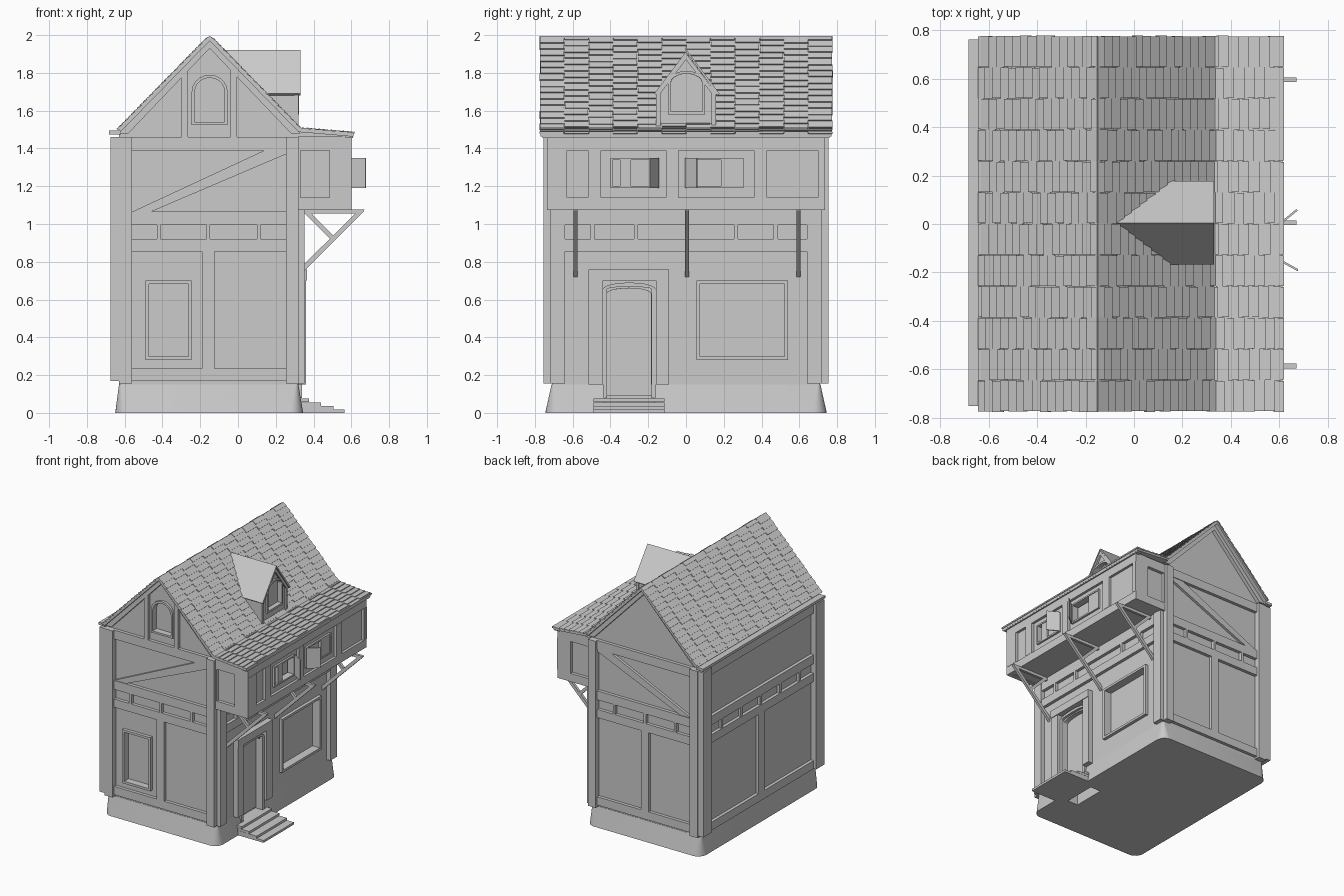
import bpy, bmesh, math, random
from mathutils import Vector

random.seed(4)


def finish(name, bm):
    bmesh.ops.recalc_face_normals(bm, faces=bm.faces)
    me = bpy.data.meshes.new(name)
    bm.to_mesh(me)
    bm.free()
    ob = bpy.data.objects.new(name, me)
    bpy.context.collection.objects.link(ob)
    return ob


def add_prism(bm, pts, axis, a, b):
    put = {'x': lambda u, v, w: (w, u, v), 'y': lambda u, v, w: (u, w, v), 'z': lambda u, v, w: (u, v, w)}[axis]
    lo = [bm.verts.new(put(u, v, a)) for u, v in pts]
    hi = [bm.verts.new(put(u, v, b)) for u, v in pts]
    bm.faces.new(lo)
    bm.faces.new(hi[::-1])
    for i in range(len(pts)):
        j = (i + 1) % len(pts)
        bm.faces.new((lo[i], lo[j], hi[j], hi[i]))


def prism(name, pts, axis, a, b):
    bm = bmesh.new()
    add_prism(bm, pts, axis, a, b)
    return finish(name, bm)


def boxes(name, *items):
    """One object from boxes (x0, x1, y0, y1, z0, z1)."""
    bm = bmesh.new()
    for x0, x1, y0, y1, z0, z1 in items:
        add_prism(bm, [(x0, y0), (x1, y0), (x1, y1), (x0, y1)], 'z', z0, z1)
    return finish(name, bm)


def arch(u0, u1, z0, z1, rise, n=10):
    c, h = (u0 + u1) / 2, (u1 - u0) / 2
    top = [(c + h * math.cos(math.pi * i / n), z1 - rise + rise * math.sin(math.pi * i / n)) for i in range(n + 1)]
    return [(u1, z0)] + top + [(u0, z0)]


def arch_frame(name, axis, a, b, u0, u1, z0, z1, rise, w):
    inner = arch(u0 + w, u1 - w, z0, z1 - w, max(rise - w, 0.01))
    prism(name, arch(u0, u1, z0, z1, rise) + inner[::-1], axis, a, b)


def rect_frame(name, axis, a, b, u0, u1, z0, z1, w):
    bars = [(u0, u1, z0, z0 + w), (u0, u1, z1 - w, z1), (u0, u0 + w, z0 + w, z1 - w), (u1 - w, u1, z0 + w, z1 - w)]
    if axis == 'x':
        boxes(name, *[(a, b, p, q, r, s) for p, q, r, s in bars])
    else:
        boxes(name, *[(p, q, a, b, r, s) for p, q, r, s in bars])


def cut(ob, cutter):
    m = ob.modifiers.new("cut", 'BOOLEAN')
    m.operation, m.object, m.solver = 'DIFFERENCE', cutter, 'EXACT'
    bpy.context.view_layer.objects.active = ob
    bpy.ops.object.modifier_apply(modifier=m.name)
    bpy.data.objects.remove(cutter)


def box_cut(ob, *b):
    cut(ob, boxes("cutter", b))


# flared stone foundation with rounded corners and a doorway notch
bm = bmesh.new()
rings = []
for z, x0, x1, hy, r in ((0, -0.65, 0.345, 0.745, 0.07), (0.15, -0.63, 0.32, 0.712, 0.015)):
    ring = []
    for cx, cy, start in ((x1 - r, hy - r, 0), (x0 + r, hy - r, 90), (x0 + r, r - hy, 180), (x1 - r, r - hy, 270)):
        for k in range(7):
            t = math.radians(start + 15 * k)
            ring.append(bm.verts.new((cx + r * math.cos(t), cy + r * math.sin(t), z)))
    rings.append(ring)
for i in range(28):
    j = (i + 1) % 28
    bm.faces.new((rings[0][i], rings[0][j], rings[1][j], rings[1][i]))
bm.faces.new(rings[0])
bm.faces.new(rings[1])
base = finish("foundation", bm)
box_cut(base, 0.18, 0.5, -0.43, -0.17, -0.1, 0.3)
bpy.context.view_layer.objects.active = base
base.select_set(True)
bpy.ops.object.shade_smooth_by_angle(angle=math.radians(35))
base.select_set(False)

# plaster walls with gables, recessed openings
walls = prism("walls", [(-0.63, 0.15), (0.32, 0.15), (0.32, 1.49), (-0.15, 1.975), (-0.63, 1.49)], 'y', -0.71, 0.71)
box_cut(walls, -0.475, -0.26, -0.8, -0.68, 0.295, 0.685)
box_cut(walls, 0.28, 0.4, 0.07, 0.525, 0.295, 0.685)
cut(walls, prism("cutter", arch(-0.42, -0.185, 0.1, 0.66, 0.03), 'x', 0.27, 0.4))
cut(walls, prism("cutter", arch(-0.23, -0.07, 1.54, 1.775, 0.08), 'y', -0.8, -0.68))

# timber framing of front and rear walls
for s, side in ((-1, "front"), (1, "rear")):
    y0, y1, y2 = s * 0.70, s * 0.735, s * 0.755
    boxes(side + "_corner_posts", (-0.63, -0.56, y0, y2, 0.155, 1.46), (0.255, 0.32, y0, y2, 0.155, 1.46))
    boxes(side + "_beams", *[(-0.56, 0.255, y0, y1, a, b) for a, b in
                            ((0.17, 0.235), (0.855, 0.92), (0.995, 1.065), (1.39, 1.46))])
    boxes(side + "_studs", *[(x - 0.01, x + 0.01, y0, y1, 0.92, 0.995) for x in (-0.42, -0.157, 0.11)])
    boxes(side + "_middle_post", (-0.19, -0.125, y0, y1, 0.235, 0.855))
    prism(side + "_brace", [(-0.56, 1.065), (-0.46, 1.065), (0.255, 1.37), (0.255, 1.39), (0.14, 1.39)], 'y', y0, y1 - s * 0.005)
    prism(side + "_gable_rafters", [(-0.63, 1.48), (-0.58, 1.48), (-0.15, 1.93), (0.28, 1.48), (0.33, 1.48), (-0.15, 1.98)],
          'y', y0, s * 0.74)
boxes("gable_posts", (-0.30, -0.265, -0.735, -0.70, 1.46, 1.83), (-0.04, -0.005, -0.735, -0.70, 1.46, 1.84))
arch_frame("gable_window_frame", 'y', -0.73, -0.69, -0.245, -0.055, 1.525, 1.79, 0.09, 0.016)
boxes("gable_window_sill", (-0.245, -0.055, -0.73, -0.69, 1.525, 1.54))
rect_frame("front_window_frame", 'y', -0.735, -0.68, -0.49, -0.245, 0.28, 0.70, 0.018)

# timber framing of the left wall
boxes("left_corner_posts", (-0.675, -0.62, -0.75, -0.645, 0.17, 1.46), (-0.675, -0.62, 0.645, 0.75, 0.17, 1.46))
boxes("left_beams", *[(-0.655, -0.62, -0.645, 0.645, a, b) for a, b in
                      ((0.17, 0.235), (0.855, 0.92), (0.995, 1.065), (1.39, 1.46))])
boxes("left_studs", *[(-0.65, -0.62, y - 0.012, y + 0.012, 0.92, 0.995) for y in (-0.48, -0.24, 0, 0.24, 0.48)])
boxes("left_middle_post", (-0.655, -0.62, -0.035, 0.035, 0.235, 0.855))

# timber framing of the entrance wall
boxes("right_corner_posts", (0.31, 0.352, -0.72, -0.64, 0.155, 1.08), (0.31, 0.352, 0.64, 0.72, 0.155, 1.08))
boxes("right_beams", (0.31, 0.345, -0.64, 0.64, 0.855, 0.92), (0.31, 0.345, -0.64, 0.64, 0.995, 1.08))
boxes("right_studs", *[(0.31, 0.345, y - 0.011, y + 0.011, 0.92, 0.995) for y in (-0.495, -0.265, 0.265, 0.475)])
rect_frame("right_window_frame", 'x', 0.28, 0.345, 0.055, 0.54, 0.28, 0.70, 0.018)

# door, its surround and the steps
boxes("door_surround", (0.30, 0.36, -0.515, -0.44, 0.15, 0.70), (0.30, 0.36, -0.16, -0.09, 0.15, 0.70),
      (0.30, 0.365, -0.515, -0.09, 0.70, 0.76))
arch_frame("door_frame", 'x', 0.28, 0.34, -0.44, -0.16, 0.08, 0.69, 0.035, 0.022)
prism("door", arch(-0.42, -0.18, 0.09, 0.66, 0.03), 'x', 0.265, 0.285)
boxes("steps", *[(0.27, x, -0.49, -0.115, z - 0.018, z) for x, z in
                 ((0.375, 0.075), (0.44, 0.055), (0.505, 0.036), (0.565, 0.018))])

# jettied upper bay
bay = prism("bay_walls", [(0.31, 1.08), (0.58, 1.08), (0.58, 1.47), (0.31, 1.49)], 'y', -0.71, 0.71)
box_cut(bay, 0.53, 0.7, -0.40, -0.145, 1.19, 1.35)
box_cut(bay, 0.53, 0.7, -0.005, 0.305, 1.19, 1.35)
boxes("bay_front_rails", (0.57, 0.60, -0.735, 0.735, 1.075, 1.14), (0.57, 0.60, -0.735, 0.735, 1.39, 1.465))
boxes("bay_front_posts", *[(0.57, 0.602, a, b, 1.14, 1.39) for a, b in
                           ((-0.735, -0.63), (-0.52, -0.45), (-0.105, -0.04), (0.36, 0.43), (0.71, 0.735))])
for a, b in ((-0.40, -0.145), (-0.005, 0.305)):
    rect_frame("bay_window_frame", 'x', 0.54, 0.595, a, b, 1.19, 1.35, 0.012)
    boxes("bay_casement", (0.57, 0.59, a + (0.05 if a < -0.1 else 0.19), a + (0.11 if a < -0.1 else 0.30), 1.195, 1.345))
for s in (-1, 1):
    y0, y1 = s * 0.70, s * 0.735
    boxes("bay_end_frame", (0.32, 0.57, y0, y1, 1.075, 1.14), (0.32, 0.57, y0, y1, 1.39, 1.465),
          (0.485, 0.60, y0, y1, 1.14, 1.39), (0.31, 0.33, y0, y1, 1.14, 1.39))
# open shutters
prism("left_shutter", [(0.595, -0.15), (0.675, -0.195), (0.678, -0.187), (0.598, -0.142)], 'z', 1.19, 1.35)
prism("right_shutter", [(0.595, 0.0), (0.67, 0.062), (0.675, 0.055), (0.60, -0.006)], 'z', 1.19, 1.35)

# brackets under the bay
for y in (-0.585, 0.005, 0.595):
    bm = bmesh.new()
    for pts in ([(0.32, 1.055), (0.655, 1.055), (0.67, 1.077), (0.32, 1.077)],
                [(0.32, 0.72), (0.67, 1.07), (0.625, 1.06), (0.32, 0.757)],
                [(0.35, 1.06), (0.50, 0.91), (0.517, 0.925), (0.385, 1.06)]):
        add_prism(bm, pts, 'y', y - 0.01, y + 0.01)
    finish("bay_bracket", bm)


# roof slopes: thin deck plus overlapping tiles, alternate columns staggered
def tiled_slope(name, top, bottom, rows):
    top, bottom = Vector(top), Vector(bottom)
    d = bottom - top
    length = d.length
    d.normalize()
    n = Vector((-d.y, d.x)) if d.x > 0 else Vector((d.y, -d.x))
    pt = lambda s, h: tuple(top + d * s + n * h)
    prism(name + "_deck", [pt(0, 0), pt(length - 0.005, 0), pt(length - 0.005, -0.016), pt(0, -0.016)], 'y', -0.77, 0.77)
    bm = bmesh.new()
    pitch, w = length / rows, 1.55 / 12
    for c in range(12):
        y = -0.775 + c * w
        for r in range(rows + 1):
            s0 = (r - 0.5 * (c % 2)) * pitch
            s1 = min(s0 + pitch * 1.15 + random.uniform(-0.003, 0.003), length)
            s0 = max(s0, 0)
            if s1 - s0 < 0.012:
                continue
            g = random.uniform(-0.001, 0.003)
            add_prism(bm, [pt(s0, -0.003), pt(s1, 0), pt(s1, 0.011), pt(s0, 0.003)], 'y', y + 0.001 + g, y + w - 0.001 + g)
    finish(name + "_tiles", bm)


tiled_slope("left_roof", (-0.15, 1.992), (-0.635, 1.497), 15)
tiled_slope("right_roof", (-0.15, 1.992), (0.333, 1.497), 15)
tiled_slope("bay_roof", (0.32, 1.503), (0.617, 1.478), 7)
boxes("eaves_board", (-0.682, -0.62, -0.75, 0.76, 1.475, 1.495))
boxes("bay_eaves_board", (0.57, 0.61, -0.76, 0.76, 1.455, 1.47))

# dormer
dormer = prism("dormer_walls", [(-0.155, 1.53), (0.155, 1.53), (0.155, 1.70), (0, 1.895), (-0.155, 1.70)], 'x', -0.03, 0.31)
cut(dormer, prism("cutter", arch(-0.08, 0.085, 1.595, 1.795, 0.05), 'x', 0.285, 0.4))
arch_frame("dormer_window_frame", 'x', 0.28, 0.322, -0.095, 0.10, 1.58, 1.81, 0.06, 0.015)
boxes("dormer_sill", (0.28, 0.322, -0.095, 0.10, 1.58, 1.595))
prism("dormer_bargeboard", [(-0.165, 1.685), (-0.14, 1.685), (0, 1.87), (0.14, 1.685), (0.165, 1.685), (0, 1.905)],
      'x', 0.30, 0.325)
boxes("dormer_posts", (0.30, 0.32, -0.158, -0.135, 1.52, 1.70), (0.30, 0.32, 0.135, 0.158, 1.52, 1.70))
bm = bmesh.new()
ridge = [bm.verts.new((-0.075, 0.005, 1.92)), bm.verts.new((0.33, 0.005, 1.92))]
for s in (-1, 1):
    eave = [bm.verts.new((x, 0.005 + s * 0.173, 1.69)) for x in (0.33, 0.15)]
    bm.faces.new((ridge + eave)[::s])
roof = finish("dormer_roof", bm)
m = roof.modifiers.new("thickness", 'SOLIDIFY')
m.thickness, m.offset = 0.014, -1 if roof.data.polygons[0].normal.z > 0 else 1
